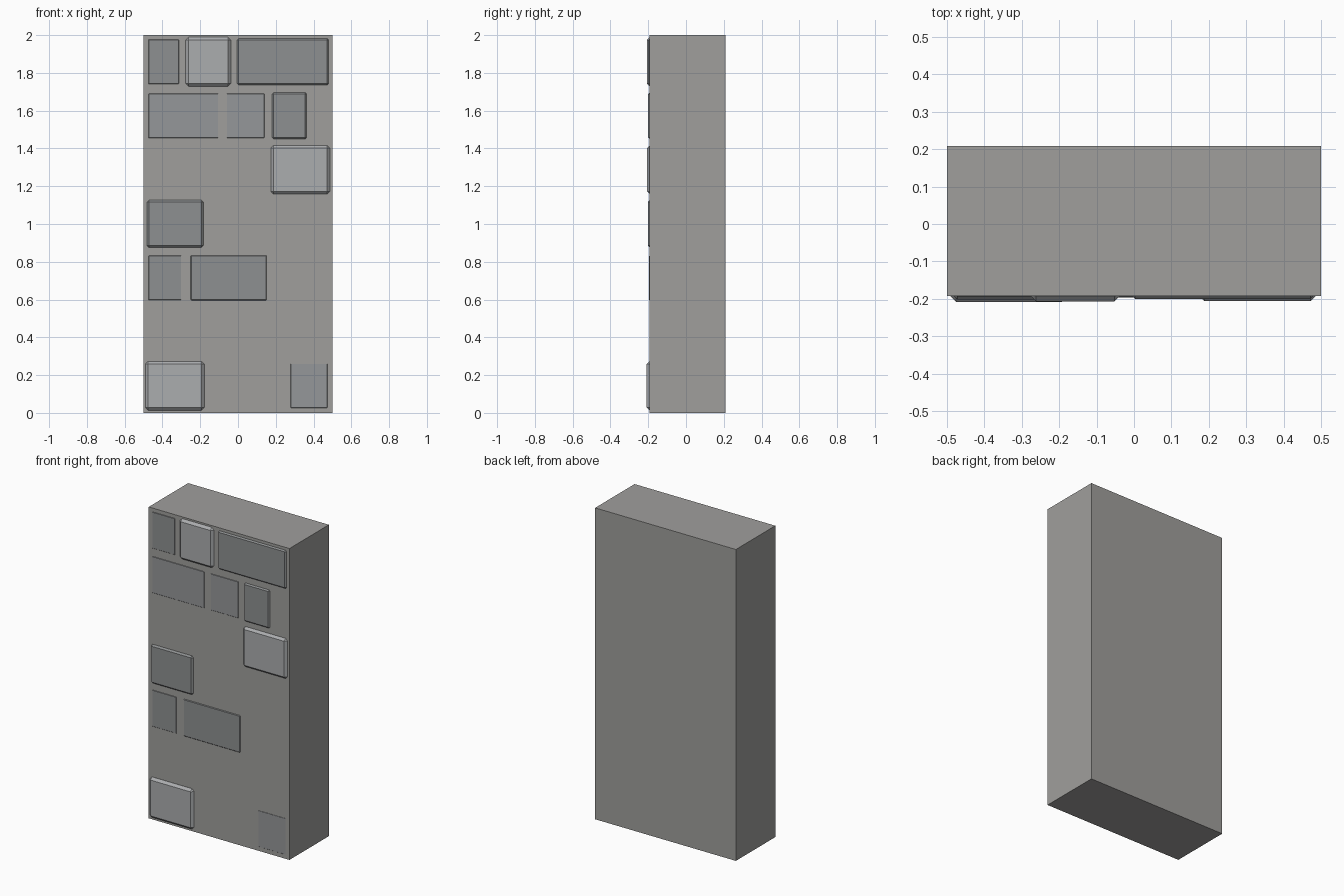
import bpy, bmesh
from mathutils import Matrix, Vector

if "Cube" in bpy.data.objects:
    bpy.data.objects.remove(bpy.data.objects["Cube"])

FRONT, BACK = -0.192, 0.208
ROW_BASE, ROW_STEP, STONE_H = 0.013, 0.286, 0.26
CHAMFER = 0.015


def material(name, r, g, b):
    mat = bpy.data.materials.new(name)
    mat.diffuse_color = (r, g, b, 1)
    mat.use_nodes = True
    mat.node_tree.nodes["Principled BSDF"].inputs["Base Color"].default_value = mat.diffuse_color
    return mat


def box(name, mat, x0, x1, y0, y1, z0, z1, bevel=0.0):
    bm = bmesh.new()
    size = Vector((x1 - x0, y1 - y0, z1 - z0))
    mid = Vector((x0 + x1, y0 + y1, z0 + z1)) / 2
    bmesh.ops.create_cube(bm, size=1,
                          matrix=Matrix.Translation(mid) @ Matrix.Diagonal((*size, 1)))
    if bevel:
        bmesh.ops.bevel(bm, geom=bm.edges[:], offset=bevel, segments=1,
                        profile=0.5, affect='EDGES')
    mesh = bpy.data.meshes.new(name)
    bm.to_mesh(mesh)
    bm.free()
    mesh.materials.append(mat)
    obj = bpy.data.objects.new(name, mesh)
    bpy.context.collection.objects.link(obj)
    return obj


WALL = material("wall_grey", 0.350, 0.345, 0.335)
LIGHT = material("light_stone", 0.410, 0.420, 0.430)
DARK = material("dark_stone", 0.270, 0.280, 0.285)
MID = material("mid_stone", 0.300, 0.310, 0.320)

# Plain wall slab
box("wall_slab", WALL, -0.5, 0.5, FRONT, BACK, 0, 2)

# Chamfered facing stones: row from the bottom, left, right, height proud, shade
stones = [
    (6, -0.487, -0.300, 0.002, DARK),
    (6, -0.277, -0.037, 0.015, LIGHT),
    (6, -0.012, 0.487, 0.008, DARK),
    (5, -0.487, -0.092, 0.002, MID),
    (5, -0.072, 0.152, 0.002, MID),
    (5, 0.173, 0.370, 0.008, DARK),
    (4, 0.173, 0.487, 0.014, LIGHT),
    (3, -0.487, -0.178, 0.010, DARK),
    (2, -0.487, -0.288, 0.002, DARK),
    (2, -0.262, 0.163, 0.004, DARK),
    (0, -0.491, -0.178, 0.016, LIGHT),
    (0, 0.265, 0.487, 0.001, MID),
]
for row, x0, x1, proud, shade in stones:
    z0 = ROW_BASE + row * ROW_STEP
    face = FRONT - proud
    box("facing_stone", shade, x0, x1, face, face + 0.08, z0, z0 + STONE_H, CHAMFER)
